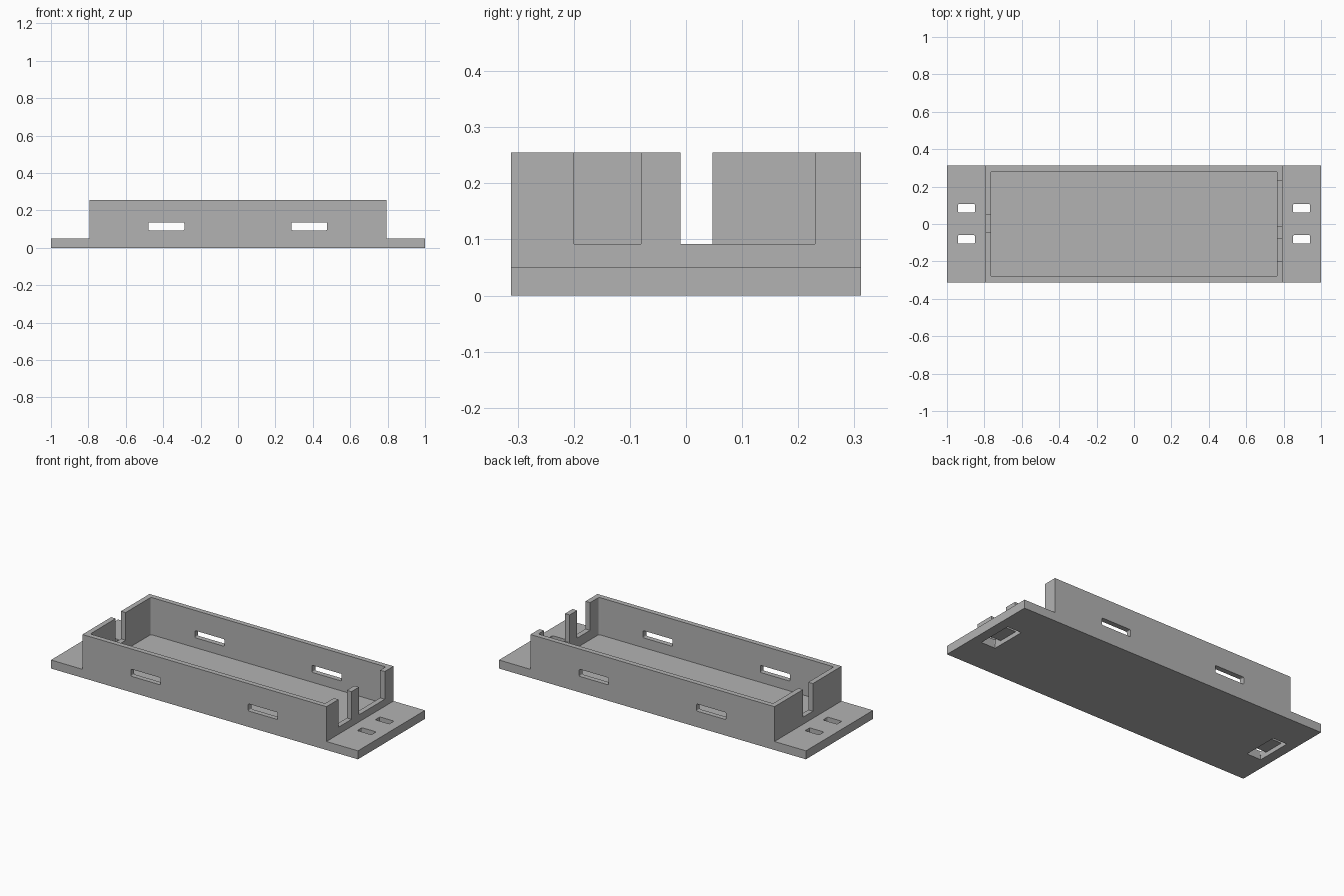
import bpy
import bmesh

old = bpy.data.objects.get("Cube")
if old:
    bpy.data.objects.remove(old, do_unlink=True)

LENGTH, DEPTH = 1.0, 0.312        # half sizes of the base
BOX, WALL = 0.795, 0.03
BASE_Z, FLOOR_Z, TOP_Z = 0.05, 0.036, 0.255
NOTCH_Z = 0.092

grey = bpy.data.materials.new("plain_grey")
grey.use_nodes = True
grey.diffuse_color = (0.45, 0.45, 0.45, 1)
grey.node_tree.nodes["Principled BSDF"].inputs["Base Color"].default_value = (0.45, 0.45, 0.45, 1)


def new_object(name, bm):
    bmesh.ops.recalc_face_normals(bm, faces=bm.faces)
    mesh = bpy.data.meshes.new(name)
    bm.to_mesh(mesh)
    bm.free()
    obj = bpy.data.objects.new(name, mesh)
    bpy.context.collection.objects.link(obj)
    mesh.materials.append(grey)
    return obj


def block(name, xs, ys, zs, radius=0, axis=2):
    """Box between limits, with edges along one axis optionally rounded."""
    bm = bmesh.new()
    bmesh.ops.create_cube(bm, size=1)
    for v in bm.verts:
        for i, (a, b) in enumerate((xs, ys, zs)):
            v.co[i] = a if v.co[i] < 0 else b
    if radius:
        edges = [e for e in bm.edges
                 if abs(e.verts[0].co[axis] - e.verts[1].co[axis]) > 1e-4]
        bmesh.ops.bevel(bm, geom=edges, offset=radius, segments=3,
                        profile=0.5, affect='EDGES')
    return new_object(name, bm)


def cut(target, cutter):
    mod = target.modifiers.new("cut", 'BOOLEAN')
    mod.operation = 'DIFFERENCE'
    mod.solver = 'EXACT'
    mod.object = cutter
    bpy.context.view_layer.objects.active = target
    bpy.ops.object.modifier_apply(modifier=mod.name)
    bpy.data.objects.remove(cutter, do_unlink=True)


# Tray with end flanges, extruded from its front profile
half = [(LENGTH, 0), (LENGTH, BASE_Z), (BOX, BASE_Z), (BOX, TOP_Z)]
profile = half + [(-x, z) for x, z in reversed(half)]
bm = bmesh.new()
face = bm.faces.new([bm.verts.new((x, -DEPTH, z)) for x, z in profile])
side = bmesh.ops.extrude_face_region(bm, geom=[face])["geom"]
bmesh.ops.translate(bm, vec=(0, 2 * DEPTH, 0),
                    verts=[g for g in side if isinstance(g, bmesh.types.BMVert)])
tray = new_object("tray", bm)

# Open inside
inner_x, inner_y = BOX - WALL, DEPTH - WALL
cut(tray, block("cavity_cutter", (-inner_x, inner_x), (-inner_y, inner_y),
                (FLOOR_Z, 0.4), radius=0.01))

# Cable notches in the end walls
for sx, y0, y1 in ((1, -0.2, -0.08), (1, -0.01, 0.23), (-1, -0.045, 0.047)):
    xs = sorted((sx * 0.74, sx * 0.85))
    cut(tray, block("notch_cutter", xs, (y0, y1), (NOTCH_Z, 0.4)))

# Long vent slots through the front and back walls
for x in (-0.383, 0.381):
    cut(tray, block("slot_cutter", (x - 0.096, x + 0.096), (-0.5, 0.5),
                    (0.094, 0.136), radius=0.006, axis=1))

# Strap slots in the flanges, joined by a pocket underneath
for sx in (-1, 1):
    xs = sorted((sx * 0.85, sx * 0.942))
    cut(tray, block("pocket_cutter", xs, (-0.104, 0.106), (-0.1, 0.025)))
    for y in (-0.082, 0.084):
        cut(tray, block("strap_cutter", xs, (y - 0.022, y + 0.022),
                        (0.01, 0.2), radius=0.005))
